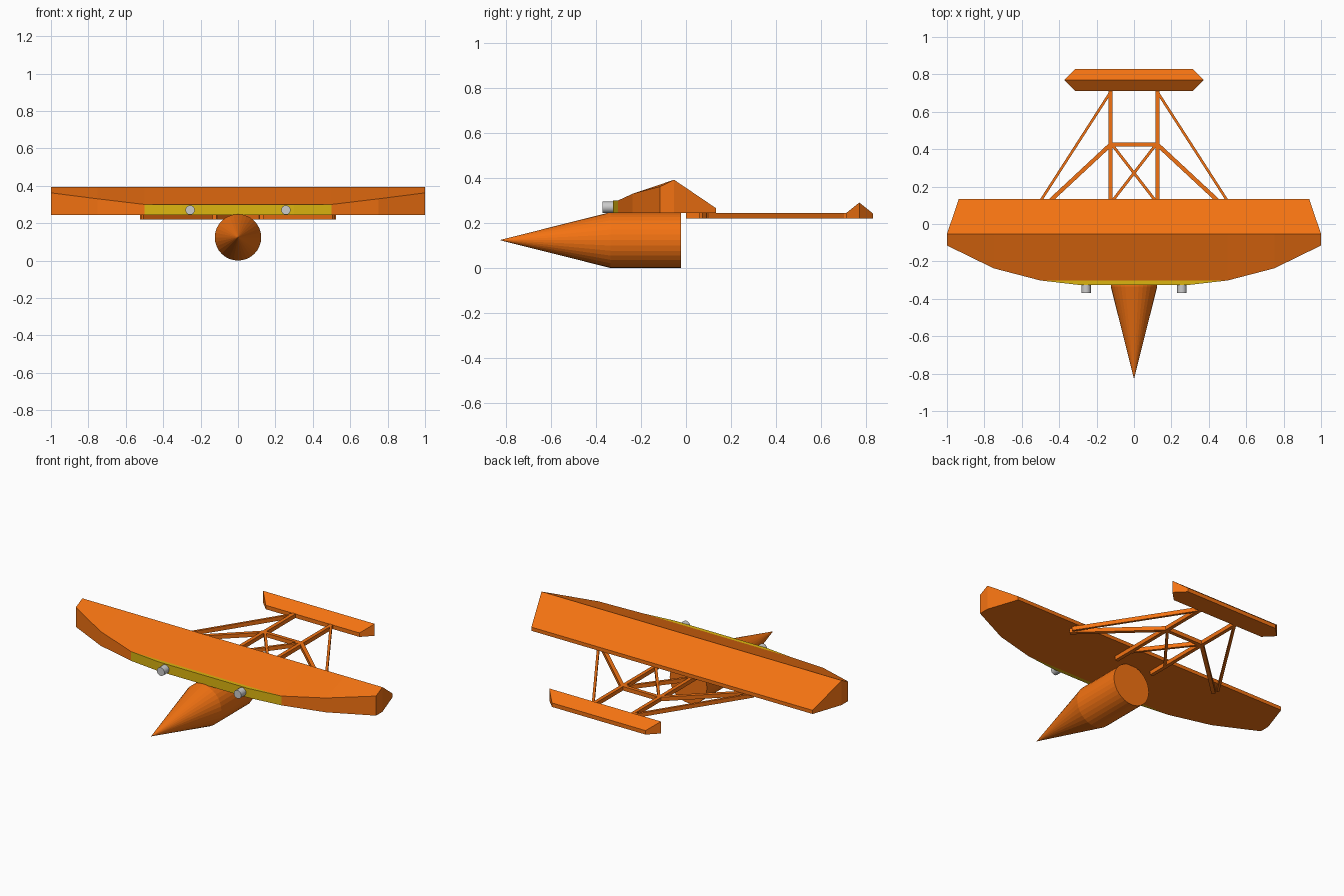
import bpy, bmesh, math
from mathutils import Vector

if "Cube" in bpy.data.objects:
    bpy.data.objects.remove(bpy.data.objects["Cube"])


def material(name, color):
    m = bpy.data.materials.new(name)
    m.diffuse_color = color
    m.use_nodes = True
    m.node_tree.nodes["Principled BSDF"].inputs["Base Color"].default_value = m.diffuse_color
    return m


ORANGE = material("orange", (0.9, 0.17, 0.006, 1))
YELLOW = material("yellow", (0.72, 0.46, 0.005, 1))


def finish(name, bm, mat=None):
    bmesh.ops.recalc_face_normals(bm, faces=bm.faces)
    me = bpy.data.meshes.new(name)
    bm.to_mesh(me)
    bm.free()
    ob = bpy.data.objects.new(name, me)
    bpy.context.collection.objects.link(ob)
    if mat:
        me.materials.append(mat)
    return ob


def loft(name, sections, mat):
    """Skin six-point sections; end caps fold along the ridge."""
    bm = bmesh.new()
    rings = [[bm.verts.new(p) for p in s] for s in sections]
    for a, b in zip(rings, rings[1:]):
        for i in range(6):
            j = (i + 1) % 6
            bm.faces.new((a[i], a[j], b[j], b[i]))
    for r in (rings[0], rings[-1]):
        bm.faces.new((r[0], r[1], r[2], r[5]))
        bm.faces.new((r[5], r[2], r[3], r[4]))
    return finish(name, bm, mat)


def section(front, ridge, rear, bottom):
    (fx, fy, fz), (rx, ry, rz), (bx, by, bz) = front, ridge, rear
    return [(fx, fy, bottom), (fx, fy, fz), (rx, ry, rz),
            (bx, by, bz), (bx, by, bottom), (rx, ry, bottom)]


# Wing: swept leading edge that rises towards the tips
half = [(0.5, -0.302, 0.30), (0.75, -0.237, 0.33), (1.0, -0.115, 0.362)]
edge = [(-x, y, z) for x, y, z in reversed(half)] + half
wing = []
for x, y, z in edge:
    bx = math.copysign(min(abs(x), 0.937), x)
    wing.append(section((x, y, z), (x, -0.053, 0.392), (bx, 0.133, 0.266), 0.244))
loft("wing", wing, ORANGE)

# Tailplane with pointed tips
loft("tailplane", [section((s * 0.312, 0.71, 0.243), (s * 0.372, 0.77, 0.291),
                           (s * 0.312, 0.83, 0.243), 0.219) for s in (-1, 1)], ORANGE)

# Yellow leading-edge strip
bm = bmesh.new()
outline = [(-0.5, -0.302), (-0.3, -0.325), (0.3, -0.325), (0.5, -0.302)]
face = bm.faces.new([bm.verts.new((x, y, 0.244)) for x, y in outline])
ext = bmesh.ops.extrude_face_region(bm, geom=[face])
top = [v for v in ext["geom"] if isinstance(v, bmesh.types.BMVert)]
bmesh.ops.translate(bm, verts=top, vec=(0, 0, 0.056))
finish("leading_strip", bm, YELLOW)


def smooth(ob, angle):
    bpy.ops.object.select_all(action='DESELECT')
    ob.select_set(True)
    bpy.context.view_layer.objects.active = ob
    bpy.ops.object.shade_smooth_by_angle(angle=math.radians(angle))


# Body: cone nose and cylindrical barrel
N, R, CZ = 32, 0.124, 0.127
bm = bmesh.new()
tip = bm.verts.new((0, -0.828, CZ))
rings = [[bm.verts.new((R * math.cos(2 * math.pi * i / N), y,
                        CZ + R * math.sin(2 * math.pi * i / N))) for i in range(N)]
         for y in (-0.335, -0.022)]
for i in range(N):
    j = (i + 1) % N
    bm.faces.new((tip, rings[0][i], rings[0][j]))
    bm.faces.new((rings[0][i], rings[0][j], rings[1][j], rings[1][i]))
bm.faces.new(rings[1])
bmesh.ops.translate(bm, verts=bm.verts, vec=(0, 0, R - CZ))
finish("body", bm, ORANGE)

# Front lamps
for s, side in ((-1, "left"), (1, "right")):
    bpy.ops.mesh.primitive_cylinder_add(vertices=16, radius=0.025, depth=0.05,
                                        location=(s * 0.256, -0.345, 0.27),
                                        rotation=(math.pi / 2, 0, 0))
    bpy.context.object.name = side + "_lamp"
    smooth(bpy.context.object, 30)


# Tail frame bars
def bar(name, a, b, width):
    a, b = Vector(a), Vector(b)
    n = (b - a).normalized()
    off = Vector((-n.y, n.x)) * width / 2
    bm = bmesh.new()
    lo, hi = [[bm.verts.new((p.x, p.y, z)) for p in (a + off, a - off, b - off, b + off)]
              for z in (0.22, 0.244)]
    bm.faces.new(lo)
    bm.faces.new(hi)
    for i in range(4):
        j = (i + 1) % 4
        bm.faces.new((lo[i], lo[j], hi[j], hi[i]))
    finish(name, bm, ORANGE)


for s, side in ((-1, "left"), (1, "right")):
    bar(side + "_boom", (s * 0.125, 0.0), (s * 0.125, 0.72), 0.022)
    bar(side + "_long_brace", (s * 0.125, 0.706), (s * 0.518, 0.095), 0.014)
    bar(side + "_short_brace", (s * 0.125, 0.425), (s * 0.512, 0.065), 0.022)
    bar(side + "_cross_brace", (s * 0.118, 0.425), (-s * 0.118, 0.12), 0.015)
bar("cross_bar", (-0.125, 0.425), (0.125, 0.425), 0.022)
